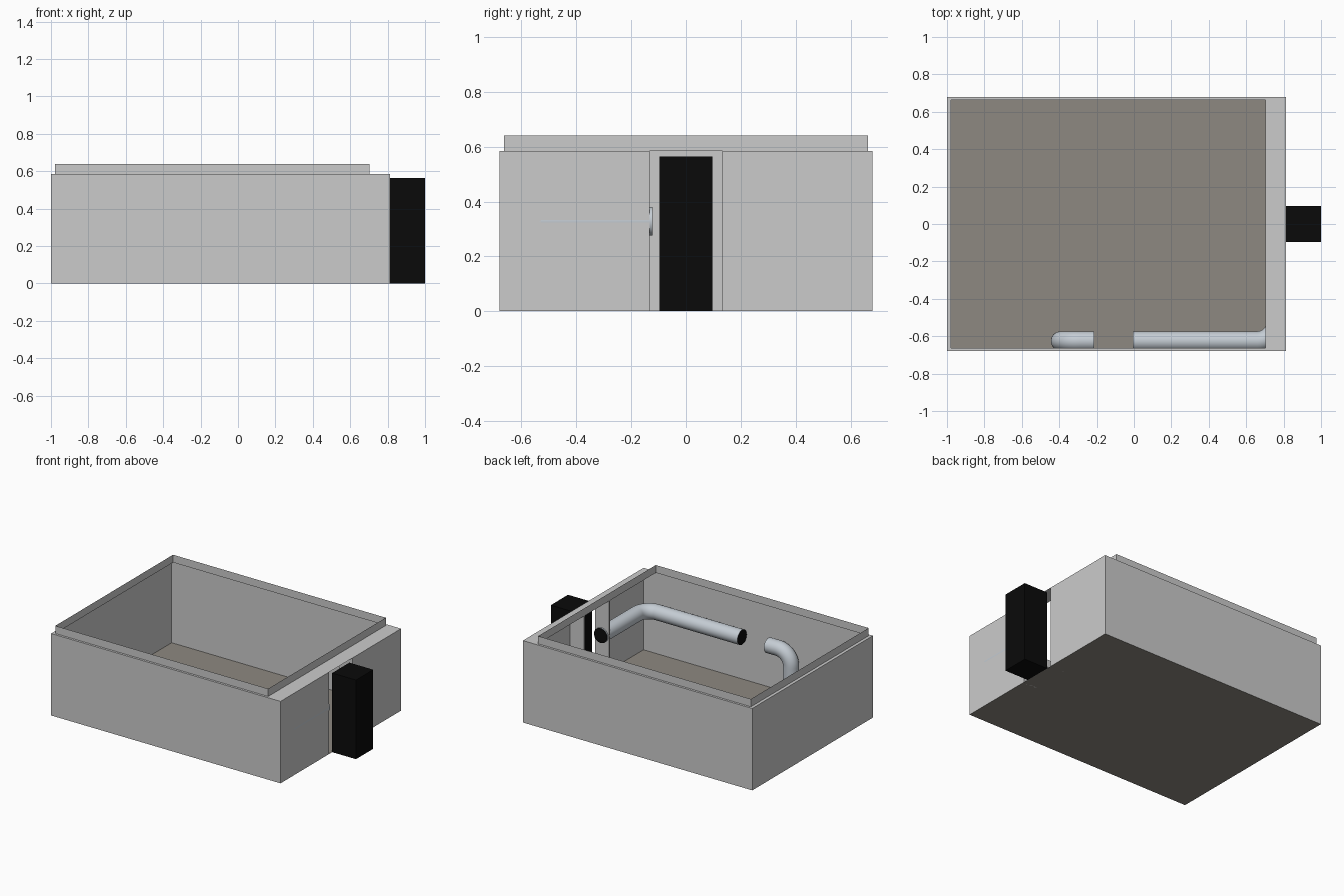
import bpy, bmesh, math
from mathutils import Vector

if "Cube" in bpy.data.objects:
    bpy.data.objects.remove(bpy.data.objects["Cube"])

X0, X1, Y, H = -1.0, 0.812, 0.68, 0.585      # main shell
RX0, RX1, RY, RH = -0.978, 0.703, 0.664, 0.64  # raised rim
DOOR = 0.133


def mat(name, col):
    m = bpy.data.materials.new(name)
    m.diffuse_color = (*col, 1)
    m.use_nodes = True
    m.node_tree.nodes["Principled BSDF"].inputs["Base Color"].default_value = m.diffuse_color
    return m


black = mat("black", (0.003, 0.003, 0.003))
steel = mat("steel", (0.56, 0.61, 0.66))
olive = mat("floor_tone", (0.27, 0.25, 0.22))


def finish(name, bm, *mats):
    me = bpy.data.meshes.new(name)
    bmesh.ops.remove_doubles(bm, verts=bm.verts, dist=1e-5)
    bm.to_mesh(me)
    bm.free()
    ob = bpy.data.objects.new(name, me)
    bpy.context.collection.objects.link(ob)
    for m in mats:
        me.materials.append(m)
    return ob


def quad(bm, *pts):
    return bm.faces.new([bm.verts.new(p) for p in pts])


def wall(bm, a, b, z0, z1):
    quad(bm, (*a, z0), (*b, z0), (*b, z1), (*a, z1))


def box(name, lo, hi, *mats):
    bm = bmesh.new()
    bmesh.ops.create_cube(bm, size=1)
    for v in bm.verts:
        v.co = [(l + h) / 2 + c * (h - l) for l, h, c in zip(lo, hi, v.co)]
    return finish(name, bm, *mats)


# Thin outer walls, with a full-height doorway in the right side
bm = bmesh.new()
wall(bm, (X0, -Y), (X1, -Y), 0, H)
wall(bm, (X1, -Y), (X1, -DOOR), 0, H)
wall(bm, (X1, DOOR), (X1, Y), 0, H)
wall(bm, (X1, Y), (X0, Y), 0, H)
wall(bm, (X0, Y), (X0, -Y), 0, H)
finish("outer_walls", bm)

# Ledge around the opening and the rim standing on it
outer = [(X0, -Y), (X1, -Y), (X1, Y), (X0, Y)]
inner = [(RX0, -RY), (RX1, -RY), (RX1, RY), (RX0, RY)]
bm = bmesh.new()
for i in range(4):
    j = (i + 1) % 4
    quad(bm, (*outer[i], H), (*outer[j], H), (*inner[j], H), (*inner[i], H))
    wall(bm, inner[i], inner[j], H, RH)
finish("ledge_and_rim", bm)

# Floor
bm = bmesh.new()
quad(bm, *[(*p, 0) for p in outer])
finish("floor", bm, olive)

# Door jambs running inwards below the ledge
for name, s in (("front_jamb", -1), ("back_jamb", 1)):
    ys = sorted((s * DOOR, s * (DOOR + 0.015)))
    box(name, (RX1, ys[0], 0), (X1, ys[1], H))

# Block outside the doorway
box("door_block", (X1, -0.097, 0), (1.0, 0.097, 0.565), black)


def pipe(name, start, corner, end, bend, r=0.0525, n=32, steps=12):
    """Round pipe with one right-angle elbow and black end discs."""
    a, c, b = Vector(start), Vector(corner), Vector(end)
    d0, d1 = (c - a).normalized(), (b - c).normalized()
    normal = d0.cross(d1)
    centre = c - d0 * bend + d1 * bend
    path = [(a, d0)]
    for i in range(steps + 1):
        t = math.pi / 2 * i / steps
        path.append((centre + bend * (d0 * math.sin(t) - d1 * math.cos(t)),
                     d0 * math.cos(t) + d1 * math.sin(t)))
    path.append((b, d1))
    bm = bmesh.new()
    rings = []
    for p, d in path:
        side = d.cross(normal)
        rings.append([bm.verts.new(p + r * (normal * math.cos(k * math.tau / n)
                                            + side * math.sin(k * math.tau / n)))
                      for k in range(n)])
    for r0, r1 in zip(rings, rings[1:]):
        for k in range(n):
            bm.faces.new((r0[k], r0[k - 1], r1[k - 1], r1[k]))
    for ring in (rings[0], rings[-1]):
        bm.faces.new(ring).material_index = 1
    bmesh.ops.recalc_face_normals(bm, faces=bm.faces)
    ob = finish(name, bm, steel, black)
    bpy.ops.object.select_all(action='DESELECT')
    bpy.context.view_layer.objects.active = ob
    ob.select_set(True)
    bpy.ops.object.shade_smooth_by_angle(angle=math.radians(40))


# Pipes along the front wall, one to the doorway and one down to the floor
PY, PZ = -0.626, 0.328
pipe("doorway_pipe", (-0.005, PY, PZ), (0.76, PY, PZ), (0.76, -0.122, PZ), 0.1)
pipe("floor_pipe", (-0.213, PY, PZ), (-0.392, PY, PZ), (-0.392, PY, 0.002), 0.1)
